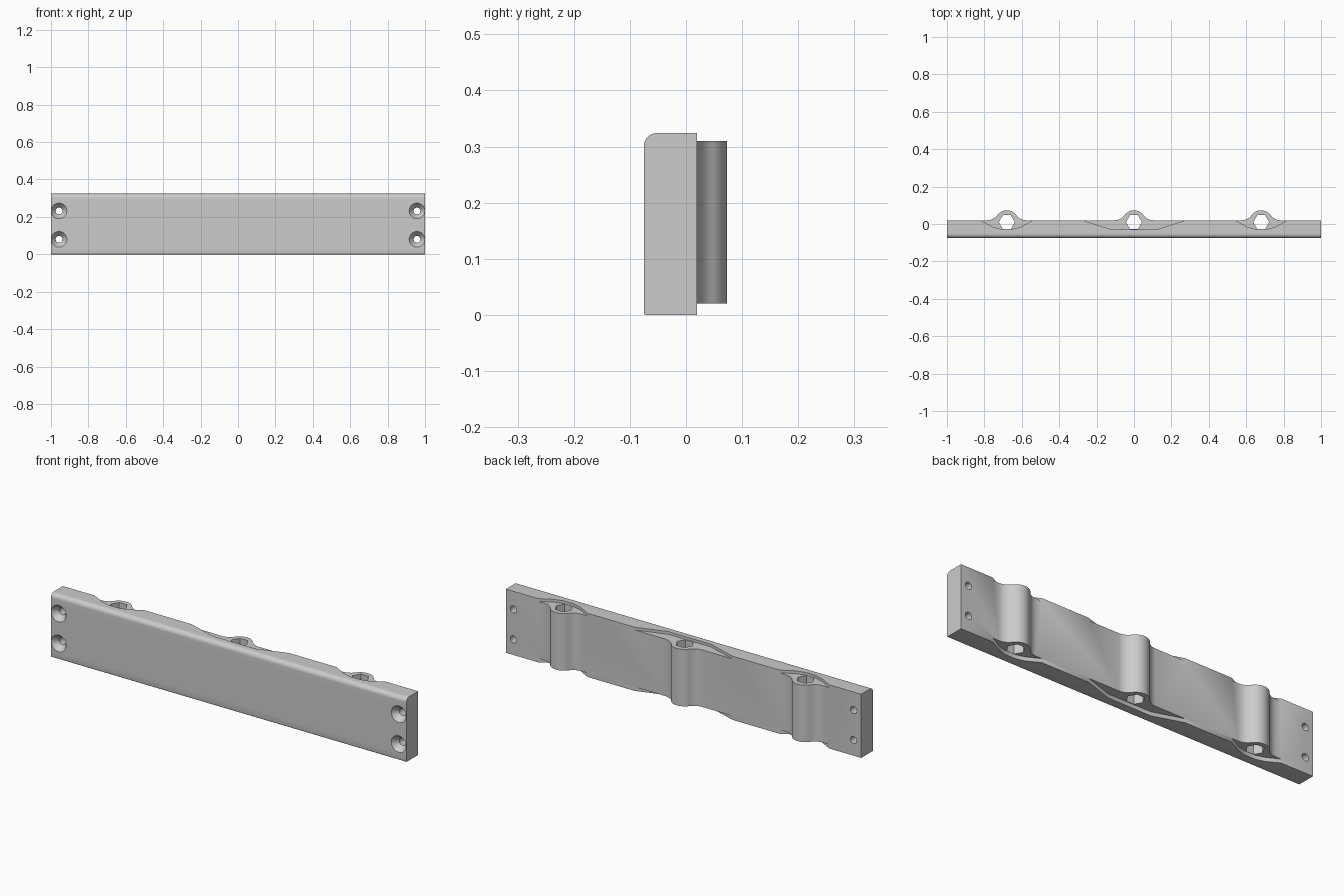
import bpy, bmesh, math
from mathutils import Matrix

if "Cube" in bpy.data.objects:
    bpy.data.objects.remove(bpy.data.objects["Cube"], do_unlink=True)

grey = bpy.data.materials.new("plain grey")
grey.use_nodes = True
colour = (0.6, 0.6, 0.6, 1)
grey.diffuse_color = colour
grey.node_tree.nodes["Principled BSDF"].inputs["Base Color"].default_value = colour

HEIGHT, FRONT, BACK = 0.324, -0.075, 0.02
BOSS_LOW, BOSS_HIGH = 0.02, 0.31
BOSS_X = (-0.68, 0, 0.68)
CENTRE_Y = 0.01


def link(name, bm):
    bmesh.ops.recalc_face_normals(bm, faces=bm.faces)
    mesh = bpy.data.meshes.new(name)
    bm.to_mesh(mesh)
    bm.free()
    mesh.materials.append(grey)
    obj = bpy.data.objects.new(name, mesh)
    bpy.context.collection.objects.link(obj)
    return obj


def prism(name, points, vector):
    bm = bmesh.new()
    face = bm.faces.new([bm.verts.new(p) for p in points])
    ext = bmesh.ops.extrude_face_region(bm, geom=[face])["geom"]
    bmesh.ops.translate(bm, vec=vector, verts=[v for v in ext if isinstance(v, bmesh.types.BMVert)])
    return link(name, bm)


def upright(name, outline, x, low, high):
    return prism(name, [(x + px, py, low) for px, py in outline], (0, 0, high - low))


def cone(name, x, z, y0, y1, r0, r1):
    bm = bmesh.new()
    bmesh.ops.create_cone(bm, cap_ends=True, segments=32, radius1=r0, radius2=r1, depth=y1 - y0,
                          matrix=Matrix.Translation((x, (y0 + y1) / 2, z)) @ Matrix.Rotation(-math.pi / 2, 4, "X"))
    return link(name, bm)


def arc(cx, cy, r, a0, a1, n):
    return [(cx + r * math.cos(a0 + (a1 - a0) * i / n), cy + r * math.sin(a0 + (a1 - a0) * i / n))
            for i in range(n + 1)]


def combine(target, tool, operation):
    mod = target.modifiers.new(operation, "BOOLEAN")
    mod.operation, mod.solver, mod.object = operation, "EXACT", tool
    bpy.context.view_layer.update()
    result = bpy.data.meshes.new_from_object(target.evaluated_get(bpy.context.evaluated_depsgraph_get()))
    target.modifiers.clear()
    target.data = result
    bpy.data.objects.remove(tool, do_unlink=True)


# Bar with a rounded upper front edge and a slightly eased lower one
R, r = 0.023, 0.004
profile = [(BACK, 0), (BACK, HEIGHT)]
profile += arc(FRONT + R, HEIGHT - R, R, math.pi / 2, math.pi, 10)
profile += arc(FRONT + r, r, r, math.pi, 1.5 * math.pi, 3)
bar = prism("mounting_bar", [(-1, y, z) for y, z in profile], (2, 0, 0))

# Shallow pockets in the top and bottom faces
wide = [(0.275, BACK), (0.12, -0.03)]
narrow = [(0.14, BACK), (0.075, -0.015), (0.03, -0.028)]
for x in BOSS_X:
    half = narrow if x else wide
    half = [(half[0][0], BACK + 0.05)] + half
    outline = half + [(-px, py) for px, py in reversed(half)]
    combine(bar, upright("pocket_cutter", outline, x, BOSS_HIGH, HEIGHT + 0.1), "DIFFERENCE")
    combine(bar, upright("pocket_cutter", outline, x, -0.1, BOSS_LOW), "DIFFERENCE")

# Round bosses that flare into the back face
boss_r, flare_r = 0.063, 0.065
flare_y = BACK + flare_r
flare_x = math.sqrt((boss_r + flare_r) ** 2 - (flare_y - CENTRE_Y) ** 2)
angle = math.atan2(flare_y - CENTRE_Y, flare_x)
right = arc(flare_x, flare_y, flare_r, -math.pi / 2, -math.pi + angle, 8)
crown = arc(0, CENTRE_Y, boss_r, angle, math.pi - angle, 20)
left = [(-px, py) for px, py in reversed(right)]
boss_outline = [(flare_x, 0)] + right + crown[1:-1] + left + [(-flare_x, 0)]
for x in BOSS_X:
    combine(bar, upright("boss", boss_outline, x, BOSS_LOW, BOSS_HIGH), "UNION")

# Hexagonal holes running through the bosses
hexagon = arc(0, CENTRE_Y, 0.0425, 0, 2 * math.pi, 6)[:-1]
for x in BOSS_X:
    combine(bar, upright("hex_cutter", hexagon, x, -0.1, HEIGHT + 0.1), "DIFFERENCE")

# Countersunk screw holes at both ends
for x in (-0.957, 0.957):
    for z in (0.08, 0.232):
        combine(bar, cone("screw_cutter", x, z, -0.2, 0.2, 0.018, 0.018), "DIFFERENCE")
        combine(bar, cone("countersink_cutter", x, z, FRONT - 0.01, FRONT + 0.03, 0.05, 0.018), "DIFFERENCE")

bpy.ops.object.select_all(action="DESELECT")
bar.select_set(True)
bpy.context.view_layer.objects.active = bar
bpy.ops.object.shade_smooth_by_angle(angle=math.radians(30))
